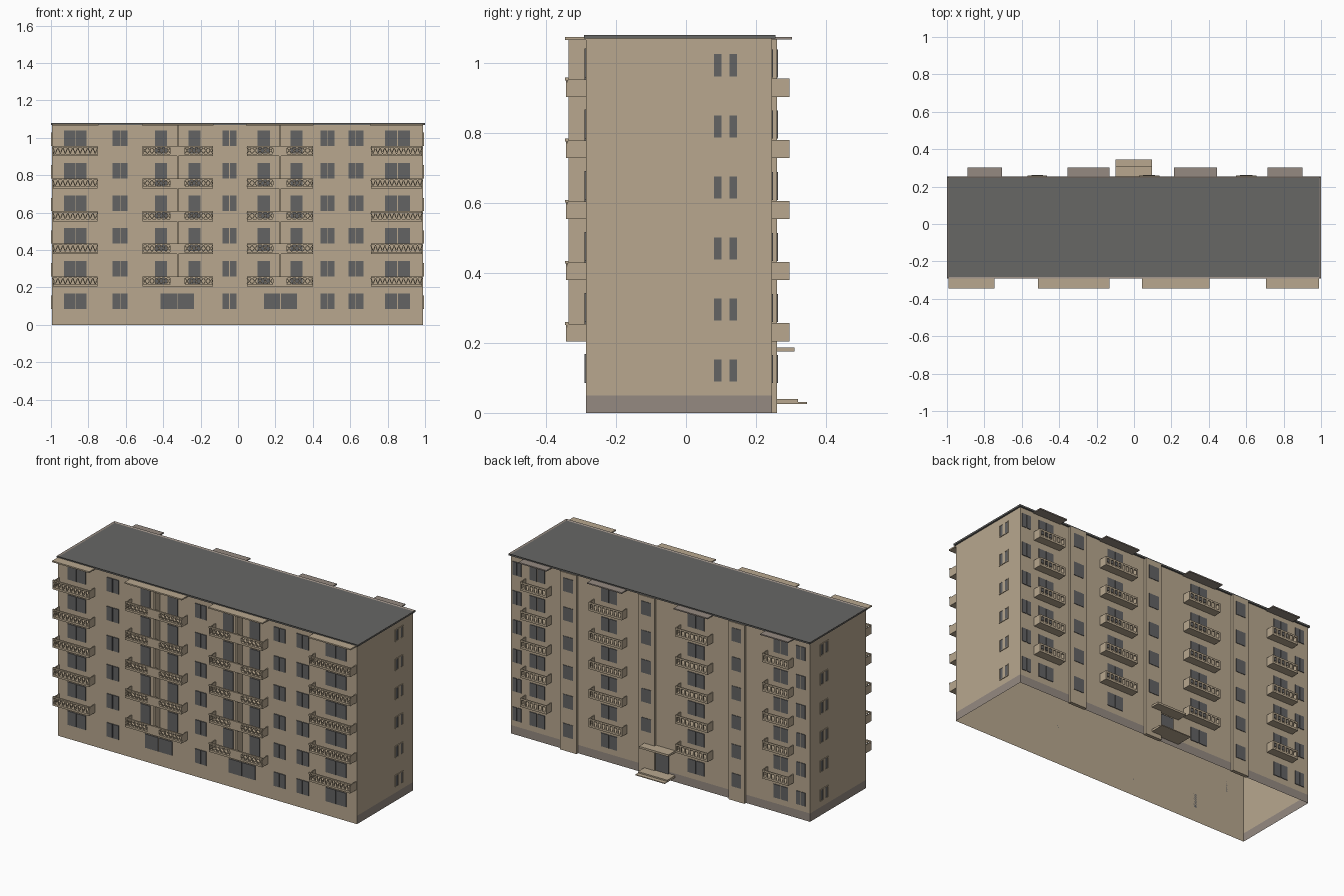
import bpy, bmesh
from math import atan2, hypot
from mathutils import Matrix, Vector

if "Cube" in bpy.data.objects:
    bpy.data.objects.remove(bpy.data.objects["Cube"])


def material(name, rgb):
    m = bpy.data.materials.new(name)
    m.use_nodes = True
    m.diffuse_color = (*rgb, 1)
    m.node_tree.nodes["Principled BSDF"].inputs["Base Color"].default_value = (*rgb, 1)
    return m


BEIGE = material("beige_plaster", (0.48, 0.39, 0.275))
TAUPE = material("taupe_concrete", (0.30, 0.255, 0.22))
ROOF = material("roof_grey", (0.135, 0.135, 0.13))
GLASS = material("window_grey", (0.125, 0.125, 0.127))

PITCH = 0.1745
FLOORS = 6
FRONT, BACK, STRIP = -0.285, 0.245, 0.26
LEFT, RIGHT = 0.99, -0.995
TOP = 1.07


def box(bm, x0, x1, y0, y1, z0, z1):
    size = Matrix.Diagonal((x1 - x0, y1 - y0, z1 - z0, 1))
    mid = Matrix.Translation(((x0 + x1) / 2, (y0 + y1) / 2, (z0 + z1) / 2))
    return bmesh.ops.create_cube(bm, size=1, matrix=mid @ size)["verts"]


def bar(bm, xa, za, xb, zb, y, t=0.005):
    # slanted bar lying in a vertical plane facing the front
    length, angle = hypot(xb - xa, zb - za), atan2(zb - za, xb - xa)
    m = (Matrix.Translation(((xa + xb) / 2, y, (za + zb) / 2))
         @ Matrix.Rotation(-angle, 4, 'Y') @ Matrix.Diagonal((length, t, t, 1)))
    bmesh.ops.create_cube(bm, size=1, matrix=m)


def finish(name, bm, *mats):
    mesh = bpy.data.meshes.new(name)
    bm.to_mesh(mesh)
    bm.free()
    for m in mats:
        mesh.materials.append(m)
    ob = bpy.data.objects.new(name, mesh)
    bpy.context.collection.objects.link(ob)
    return ob


# Walls: hollow shell, open below, with a plinth band on the sides and back
bm = bmesh.new()
box(bm, RIGHT, LEFT, FRONT, BACK, 0, TOP)
bmesh.ops.delete(bm, geom=[f for f in bm.faces if abs(f.normal.z) > 0.5], context='FACES')
bmesh.ops.bisect_plane(bm, geom=bm.verts[:] + bm.edges[:] + bm.faces[:],
                       plane_co=(0, 0, 0.05), plane_no=(0, 0, 1))
bm.normal_update()
for f in bm.faces:
    if f.calc_center_median().z < 0.05 and f.normal.y > -0.5:
        f.material_index = 1
finish("walls", bm, BEIGE, TAUPE)

# Roof: slab with a raised rim
bm = bmesh.new()
box(bm, -1, 1, FRONT - 0.007, BACK + 0.01, TOP, TOP + 0.01)
bm.normal_update()
top = [f for f in bm.faces if f.normal.z > 0.5]
rim = bmesh.ops.inset_region(bm, faces=top, thickness=0.012)["faces"]
for f in rim:
    f.material_index = 1
for v in top[0].verts:
    v.co.z -= 0.005
finish("roof", bm, ROOF, TAUPE)

# Stairwell strips on the back
STRIPS = [(-0.57, -0.465), (0.027, 0.135), (0.545, 0.655)]
bm = bmesh.new()
for a, b in STRIPS:
    box(bm, a, b, BACK - 0.005, STRIP, 0, TOP)
finish("stair_strips", bm, BEIGE)


def panes(bm, a, b, wall, out, z0, z1, count=2):
    # a row of thin glass plates between a and b
    gap = 0.004
    w = (b - a + gap) / count
    for i in range(count):
        p = a + i * w
        box(bm, p, p + w - gap, min(wall, wall + out), max(wall, wall + out), z0, z1)


# Front windows
bm = bmesh.new()
SMALL = [(-0.67, -0.59), (-0.083, -0.008), (0.44, 0.515), (0.59, 0.67)]
LARGE = [(-0.93, -0.81), (0.785, 0.92)]
DOORS = [(-0.445, -0.38), (-0.265, -0.20), (0.105, 0.17), (0.28, 0.345)]
SHOPS = [(-0.415, -0.235), (0.14, 0.315)]
for n in range(FLOORS):
    z = n * PITCH + 0.085
    for a, b in SMALL + LARGE:
        panes(bm, a, b, FRONT, -0.005, z, z + 0.083)
    if n:
        for a, b in DOORS:
            panes(bm, a, b, FRONT, -0.005, z - 0.04, z + 0.083, 1)
    else:
        for a, b in SHOPS:
            panes(bm, a, b, FRONT, -0.005, z, z + 0.083)
finish("front_windows", bm, GLASS)

# Back windows, on the wall and on the strips
bm = bmesh.new()
WALL_WINDOWS = [(-0.965, -0.905), (-0.85, -0.755), (-0.295, -0.185),
                (0.285, 0.39), (0.765, 0.865), (0.92, 0.978)]
for n in range(FLOORS):
    z = n * PITCH + 0.085
    for a, b in WALL_WINDOWS:
        panes(bm, a, b, BACK, 0.004, z, z + 0.08)
    for i, (a, b) in enumerate(STRIPS):
        if n or i != 1:
            panes(bm, a + 0.022, b - 0.022, STRIP, 0.003, z, z + 0.08, 1)
finish("back_windows", bm, GLASS)

# Side windows: framed, with two narrow panes
frames, glass = bmesh.new(), bmesh.new()
for n in range(FLOORS):
    z = n * PITCH + 0.085
    for x, s in ((LEFT, 1), (RIGHT, -1)):
        def plate(bm, y0, y1, z0, z1, d):
            box(bm, min(x, x + s * d), max(x, x + s * d), y0, y1, z0, z1)
        for y0, y1 in ((0.075, 0.08), (0.102, 0.124), (0.145, 0.15)):
            plate(frames, y0, y1, z, z + 0.071, 0.004)
        for h in (z, z + 0.067):
            plate(frames, 0.075, 0.15, h, h + 0.004, 0.004)
        for y in (0.08, 0.124):
            plate(glass, y, y + 0.021, z + 0.004, z + 0.067, 0.002)
finish("side_window_frames", frames, BEIGE)
finish("side_window_panes", glass, GLASS)

# Front balconies: zigzag rails at the ends, lattice rails in the middle
FRONT_BALCONIES = [(-0.99, -0.75, False), (-0.51, -0.135, True),
                   (0.047, 0.40, True), (0.71, 0.985, False)]
EDGE = -0.343
slabs, rails = bmesh.new(), bmesh.new()
for n in range(1, FLOORS):
    z = n * PITCH + 0.03
    for a, b, lattice in FRONT_BALCONIES:
        box(slabs, a, b, EDGE, FRONT, z, z + 0.012)
        for x in (a, b - 0.005):
            box(slabs, x, x + 0.005, EDGE, FRONT, z, z + 0.05)
        box(rails, a, b, EDGE - 0.002, EDGE + 0.008, z + 0.047, z + 0.055)
        third = (b - a) * 0.4
        spans = [(a, a + third), (b - third, b)] if lattice else [(a, b)]
        if lattice:
            box(slabs, a + third, b - third, EDGE, EDGE + 0.005, z, z + 0.048)
        for p, q in spans:
            count = round((q - p) / 0.026)
            w = (q - p) / count
            lo, hi, y = z + 0.013, z + 0.047, EDGE + 0.004
            for i in range(count):
                l, r = p + i * w, p + (i + 1) * w
                if lattice:
                    bar(rails, l, lo, r, hi, y)
                    bar(rails, l, hi, r, lo, y)
                else:
                    bar(rails, l, hi, (l + r) / 2, lo, y)
                    bar(rails, (l + r) / 2, lo, r, hi, y)
finish("front_balconies", slabs, BEIGE)
finish("front_balcony_rails", rails, BEIGE)

# Partitions between paired balconies, and canopies over the top floor
bm = bmesh.new()
for x in (-0.322, 0.224):
    box(bm, x - 0.005, x + 0.005, -0.335, FRONT, PITCH + 0.03, TOP)
finish("balcony_partitions", bm, BEIGE)
bm = bmesh.new()
for a, b, _ in FRONT_BALCONIES:
    box(bm, a - 0.003, b + 0.003, EDGE - 0.002, FRONT, TOP - 0.005, TOP + 0.003)
finish("front_canopies", bm, BEIGE)

# Back balconies: parapets with a row of square openings
BACK_BALCONIES = [(-0.885, -0.71), (-0.35, -0.135), (0.22, 0.44), (0.72, 0.895)]
OUT = 0.295
bm, canopies = bmesh.new(), bmesh.new()
for a, b in BACK_BALCONIES:
    box(canopies, a - 0.005, b + 0.005, BACK, 0.303, TOP - 0.004, TOP + 0.003)
    for n in range(1, FLOORS):
        z = n * PITCH + 0.03
        box(bm, a, b, BACK, OUT, z, z + 0.012)
        box(bm, a, b, OUT - 0.006, OUT, z + 0.042, z + 0.052)
        for x in (a, b - 0.005):
            box(bm, x, x + 0.005, BACK, OUT, z, z + 0.052)
        count = round((b - a) / 0.029)
        step = (b - a - 0.01) / count
        for i in range(count + 1):
            x = a + i * step
            box(bm, x, x + 0.01, OUT - 0.006, OUT, z + 0.012, z + 0.042)
finish("back_balconies", bm, BEIGE)
finish("back_canopies", canopies, TAUPE)

# Entrance: steps, canopy and door
bm = bmesh.new()
box(bm, -0.10, 0.095, BACK, 0.345, 0.026, 0.031)
box(bm, -0.10, 0.095, BACK, 0.32, 0.031, 0.039)
box(bm, -0.10, 0.095, BACK, 0.31, 0.175, 0.187)
finish("entrance_slabs", bm, BEIGE)
bm = bmesh.new()
box(bm, -0.06, 0.025, BACK, BACK + 0.008, 0.039, 0.165)
finish("entrance_door", bm, GLASS)
